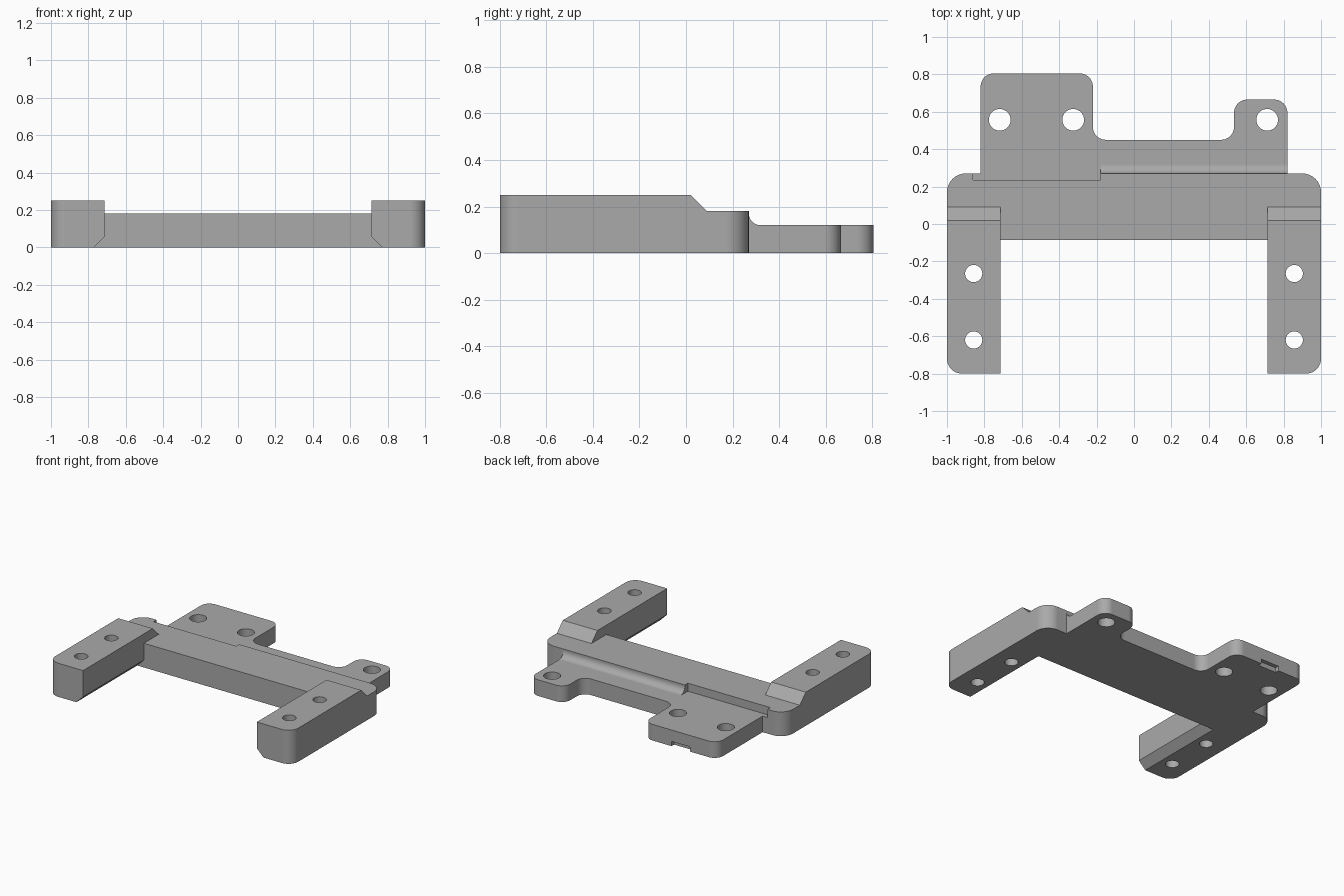
import bpy, bmesh, math
from mathutils import Vector

cube = bpy.data.objects.get("Cube")
if cube:
    bpy.data.objects.remove(cube, do_unlink=True)

grey = bpy.data.materials.new("plain grey")
grey.use_nodes = True
colour = (0.4, 0.4, 0.4, 1)
grey.diffuse_color = colour
grey.node_tree.nodes["Principled BSDF"].inputs["Base Color"].default_value = colour

AXES = {
    "x": lambda u, v, w: (w, u, v),
    "y": lambda u, v, w: (u, w, v),
    "z": lambda u, v, w: (u, v, w),
}


def prism(name, profile, axis, low, high):
    """Extrude a closed profile along an axis."""
    place = AXES[axis]
    bm = bmesh.new()
    base = bm.faces.new([bm.verts.new(place(u, v, low)) for u, v in profile])
    moved = bmesh.ops.extrude_face_region(bm, geom=[base])["geom"]
    verts = [g for g in moved if isinstance(g, bmesh.types.BMVert)]
    bmesh.ops.translate(bm, verts=verts, vec=Vector(place(0, 0, high - low)))
    bmesh.ops.recalc_face_normals(bm, faces=bm.faces)
    mesh = bpy.data.meshes.new(name)
    bm.to_mesh(mesh)
    bm.free()
    mesh.materials.append(grey)
    obj = bpy.data.objects.new(name, mesh)
    bpy.context.collection.objects.link(obj)
    return obj


def rounded(corners, steps=10):
    """Round the right-angled corners of an outline given as x, y, radius."""
    points = []
    for i, (x, y, r) in enumerate(corners):
        p = Vector((x, y))
        if not r:
            points.append(p)
            continue
        back = (Vector(corners[i - 1][:2]) - p).normalized()
        ahead = (Vector(corners[(i + 1) % len(corners)][:2]) - p).normalized()
        centre = p + r * (back + ahead)
        for k in range(steps + 1):
            t = math.pi / 2 * k / steps
            points.append(centre - r * (ahead * math.cos(t) + back * math.sin(t)))
    return points


def rect(a, b, c, d):
    return [(a, c), (b, c), (b, d), (a, d)]


def circle(x, y, r, n=32):
    turn = 2 * math.pi / n
    return [(x + r * math.cos(k * turn), y + r * math.sin(k * turn)) for k in range(n)]


# Main dimensions
TOP, BAR, PLATE = 0.25, 0.18, 0.12
ARM, FRONT, BACK = 0.715, -0.085, 0.27
R = 0.07

# Whole bracket outline: two arms, cross bar and rear plate with two tabs
bracket = prism("mounting_bracket", rounded([
    (-1, -0.8, 0.08), (-ARM, -0.8, 0), (-ARM, FRONT, 0),
    (ARM, FRONT, 0), (ARM, -0.8, 0), (1, -0.8, 0.08),
    (1, BACK, 0.1), (0.82, BACK, 0),
    (0.82, 0.665, R), (0.535, 0.665, R), (0.535, 0.45, R),
    (-0.22, 0.45, R), (-0.22, 0.805, R), (-0.82, 0.805, R),
    (-0.82, BACK, 0), (-1, BACK, 0.1)]), "z", 0, TOP)

cutters = []


def cut(name, *shape):
    cutter = prism(name, *shape)
    cutter.hide_render = True
    cutters.append(cutter)


# Lower the cross bar between the arms, and ramp the arms down to it
cut("bar_cut", rect(-ARM, ARM, -0.3, 1), "z", BAR, 0.4)
cut("ramp_cut", [(-0.03, 0.3), (0.09, BAR), (1, BAR), (1, 0.3)], "x", -1.2, 1.2)

# Lower the rear plate, with a cove against the bar
cove = [(0.32 - 0.05 * math.cos(t), 0.17 - 0.05 * math.sin(t))
        for t in (math.pi / 2 * k / 10 for k in range(11))]
cut("plate_cut", [(BACK, 0.4)] + cove + [(1, PLATE), (1, 0.4)], "x", -0.18, 1.2)

# Square pocket at the large tab
cut("pocket_cut", rect(-0.86, -0.18, 0.235, 1), "z", PLATE, 0.4)

# Bevel under the inner edge of each arm, and the screw holes
for side in (-1, 1):
    bevel = [(side * 0.705, -0.01), (side * 0.78, -0.01), (side * 0.705, 0.065)]
    cut("arm_bevel_cut", bevel, "y", -0.9, FRONT)
    for y in (-0.265, -0.62):
        cut("arm_hole_cut", circle(side * 0.857, y, 0.046), "z", -0.1, 0.4)
for x in (-0.718, -0.325, 0.712):
    cut("plate_hole_cut", circle(x, 0.557, 0.058), "z", -0.1, 0.4)

# Small notch under the back edge of the large tab
cut("notch_cut", rect(-0.595, -0.445, 0.775, 0.9), "z", -0.1, 0.035)

# Carry out the cuts and remove the cutters
for cutter in cutters:
    mod = bracket.modifiers.new(cutter.name, "BOOLEAN")
    mod.operation = "DIFFERENCE"
    mod.solver = "EXACT"
    mod.object = cutter
bpy.context.view_layer.update()
result = bpy.data.meshes.new_from_object(
    bracket.evaluated_get(bpy.context.evaluated_depsgraph_get()))
bracket.modifiers.clear()
bracket.data = result
for cutter in cutters:
    bpy.data.objects.remove(cutter, do_unlink=True)

# Smooth the rounds and keep the flats flat
bpy.ops.object.select_all(action="DESELECT")
bracket.select_set(True)
bpy.context.view_layer.objects.active = bracket
bpy.ops.object.shade_smooth_by_angle(angle=math.radians(30))
weighted = bracket.modifiers.new("flat_faces", "WEIGHTED_NORMAL")
weighted.keep_sharp = True
